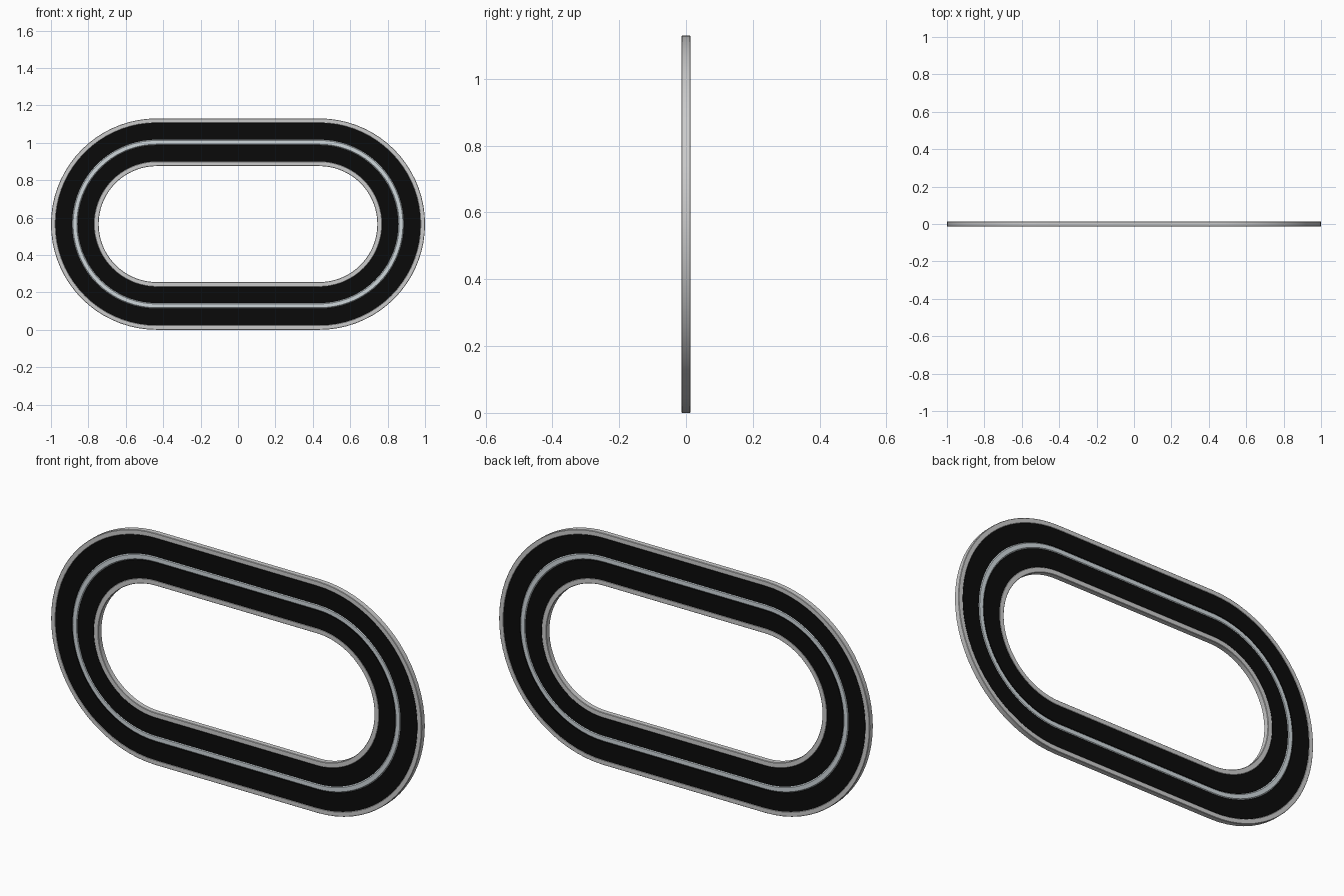
import bpy, bmesh, math

if "Cube" in bpy.data.objects:
    bpy.data.objects.remove(bpy.data.objects["Cube"])

HALF = 0.435      # half length of the straight runs
R = 0.565         # outer end radius, also height of the centre
SEG = 36          # segments per half circle


def material(name, rgb):
    m = bpy.data.materials.new(name)
    m.diffuse_color = (*rgb, 1)
    m.use_nodes = True
    m.node_tree.nodes["Principled BSDF"].inputs["Base Color"].default_value = m.diffuse_color
    return m


def path_angles():
    # direction angle and straight offset around the stadium path
    for side, start in ((1, -math.pi / 2), (-1, math.pi / 2)):
        for i in range(SEG + 1):
            yield side * HALF, start + math.pi * i / SEG


def stadium_ring(name, profile, mat=None):
    # sweep a closed (radius, y) cross-section around the stadium path
    bm = bmesh.new()
    rings = []
    for cx, a in path_angles():
        rings.append([bm.verts.new((cx + r * math.cos(a), y, R + r * math.sin(a)))
                      for r, y in profile])
    n = len(profile)
    for k, ring in enumerate(rings):
        nxt = rings[(k + 1) % len(rings)]
        for j in range(n):
            bm.faces.new((ring[j], ring[(j + 1) % n], nxt[(j + 1) % n], nxt[j]))
    bmesh.ops.recalc_face_normals(bm, faces=bm.faces)
    me = bpy.data.meshes.new(name)
    bm.to_mesh(me)
    bm.free()
    ob = bpy.data.objects.new(name, me)
    bpy.context.collection.objects.link(ob)
    if mat:
        me.materials.append(mat)
    bpy.context.view_layer.objects.active = ob
    ob.select_set(True)
    bpy.ops.object.shade_smooth_by_angle(angle=math.radians(25))
    ob.select_set(False)
    return ob


def box(r0, r1, h, c=0.0):
    # rectangle section with chamfered corners
    if not c:
        return [(r0, -h), (r1, -h), (r1, h), (r0, h)]
    return [(r0 + c, -h), (r1 - c, -h), (r1, -h + c), (r1, h - c),
            (r1 - c, h), (r0 + c, h), (r0, h - c), (r0, -h + c)]


black = material("black", (0.003, 0.003, 0.003))
steel = material("steel", (0.62, 0.68, 0.71))

# pale rims around the outside and the hole
stadium_ring("outer_rim", box(0.541, R, 0.0135, 0.002))
stadium_ring("inner_rim", box(0.31, 0.335, 0.0135, 0.002))

# black bands on both faces
stadium_ring("outer_band", box(0.452, 0.541, 0.013), black)
stadium_ring("inner_band", box(0.335, 0.422, 0.013), black)

# pale stripe between the bands
stadium_ring("centre_stripe", box(0.422, 0.452, 0.0137, 0.005), steel)
